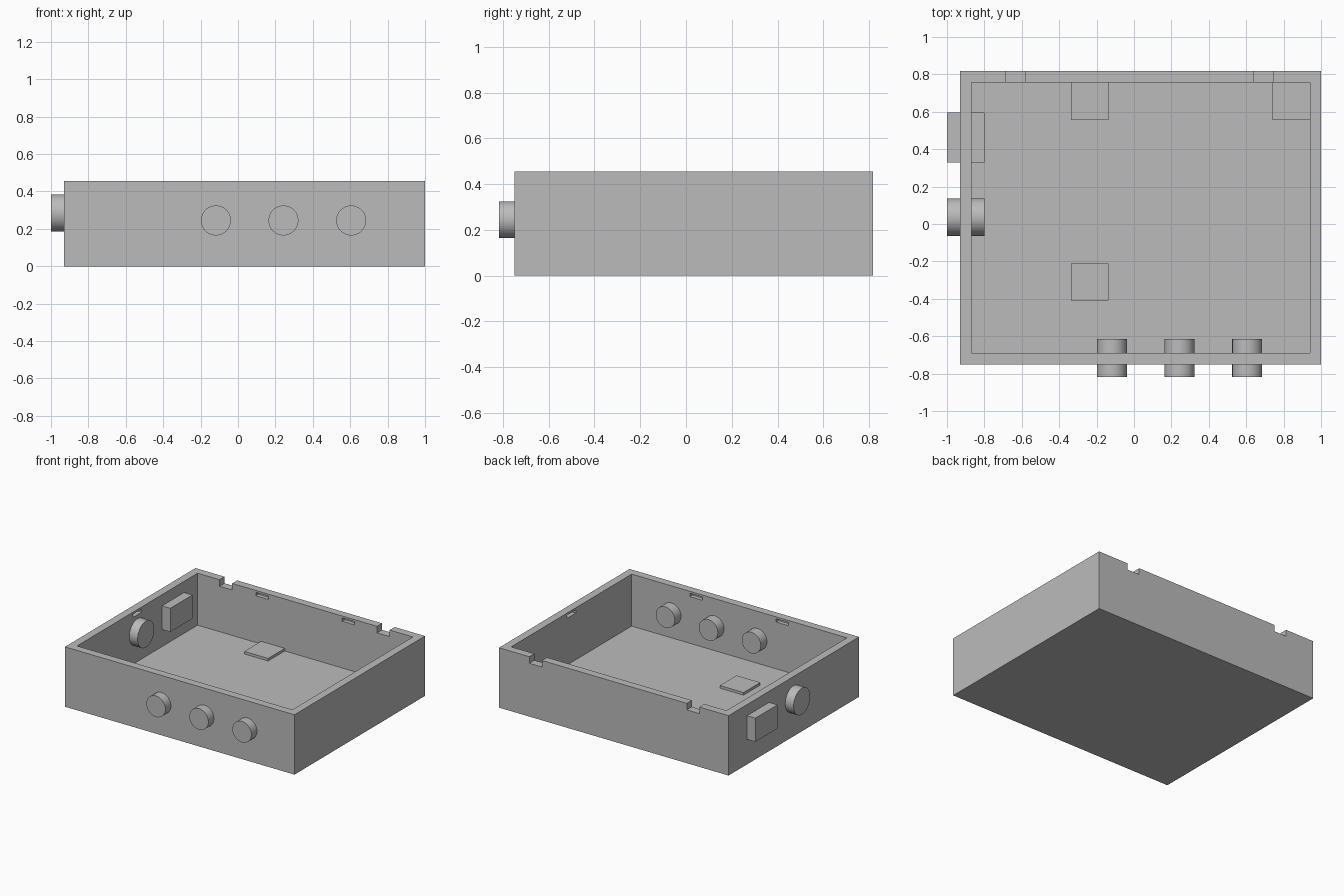
import bpy
import math

cube = bpy.data.objects.get("Cube")
if cube:
    bpy.data.objects.remove(cube, do_unlink=True)

# One plain grey for every part
grey = bpy.data.materials.new("plain_grey")
grey.use_nodes = True
colour = (0.5, 0.5, 0.5, 1)
grey.diffuse_color = colour
grey.node_tree.nodes["Principled BSDF"].inputs["Base Color"].default_value = colour


def box(name, xs, ys, zs):
    spans = (xs, ys, zs)
    bpy.ops.mesh.primitive_cube_add(size=1, location=[(a + b) / 2 for a, b in spans])
    ob = bpy.context.object
    ob.name = name
    ob.scale = [b - a for a, b in spans]
    bpy.ops.object.transform_apply(location=False, rotation=False, scale=True)
    ob.data.materials.append(grey)
    return ob


def knob(name, radius, depth, location, rotation):
    bpy.ops.mesh.primitive_cylinder_add(vertices=48, radius=radius, depth=depth,
                                        location=location, rotation=rotation)
    ob = bpy.context.object
    ob.name = name
    ob.data.materials.append(grey)
    bpy.ops.object.shade_smooth_by_angle(angle=math.radians(30))


# Tray dimensions
X0, X1, Y0, Y1, H = -0.93, 1.0, -0.75, 0.817, 0.455
WALL = 0.06
IX0, IX1, IY0, IY1 = X0 + WALL, X1 - WALL, Y0 + WALL, Y1 - WALL
CX, CY = (X0 + X1) / 2, (Y0 + Y1) / 2

tray = box("tray", (X0, X1), (Y0, Y1), (0, H))
cutters = [box("cavity_cutter", (IX0, IX1), (IY0, IY1), (WALL, H + 0.1))]

# Two notches in the rim of the back wall
for x in (-0.632, 0.692):
    cutters.append(box("notch_cutter", (x - 0.053, x + 0.053),
                       (IY1 - 0.03, Y1 + 0.03), (H - 0.05, H + 0.03)))

# Shallow lid slots around the inner walls
HALF, DEPTH, SLOT_Z = 0.053, 0.03, (0.415, 0.44)
for x in (CX - 0.362, CX + 0.362):
    for y in (IY0, IY1):
        cutters.append(box("slot_cutter", (x - HALF, x + HALF),
                           (y - DEPTH, y + DEPTH), SLOT_Z))
for x in (IX0, IX1):
    cutters.append(box("slot_cutter", (x - DEPTH, x + DEPTH),
                       (CY - HALF, CY + HALF), SLOT_Z))

for cutter in cutters:
    cutter.hide_render = True
    cut = tray.modifiers.new("cut", 'BOOLEAN')
    cut.operation = 'DIFFERENCE'
    cut.solver = 'EXACT'
    cut.object = cutter
    bpy.context.view_layer.objects.active = tray
    bpy.ops.object.modifier_apply(modifier=cut.name)
    bpy.data.objects.remove(cutter, do_unlink=True)

# Three knobs through the front wall
for i, x in enumerate((-0.118, 0.243, 0.605)):
    knob(f"front_knob_{i + 1}", 0.08, 0.202, (x, -0.716, 0.245), (math.pi / 2, 0, 0))

# Large knob and block through the side wall
knob("side_knob", 0.1, 0.2, (-0.9, 0.037, 0.285), (0, math.pi / 2, 0))
box("side_block", (-1.0, -0.8), (0.33, 0.595), (0.19, 0.37))

# Thin square pads on the floor
for i, (x, y) in enumerate(((-0.237, 0.657), (0.84, 0.657), (-0.237, -0.31))):
    box(f"floor_pad_{i + 1}", (x - 0.1, x + 0.1), (y - 0.1, y + 0.1), (WALL - 0.01, WALL + 0.02))
